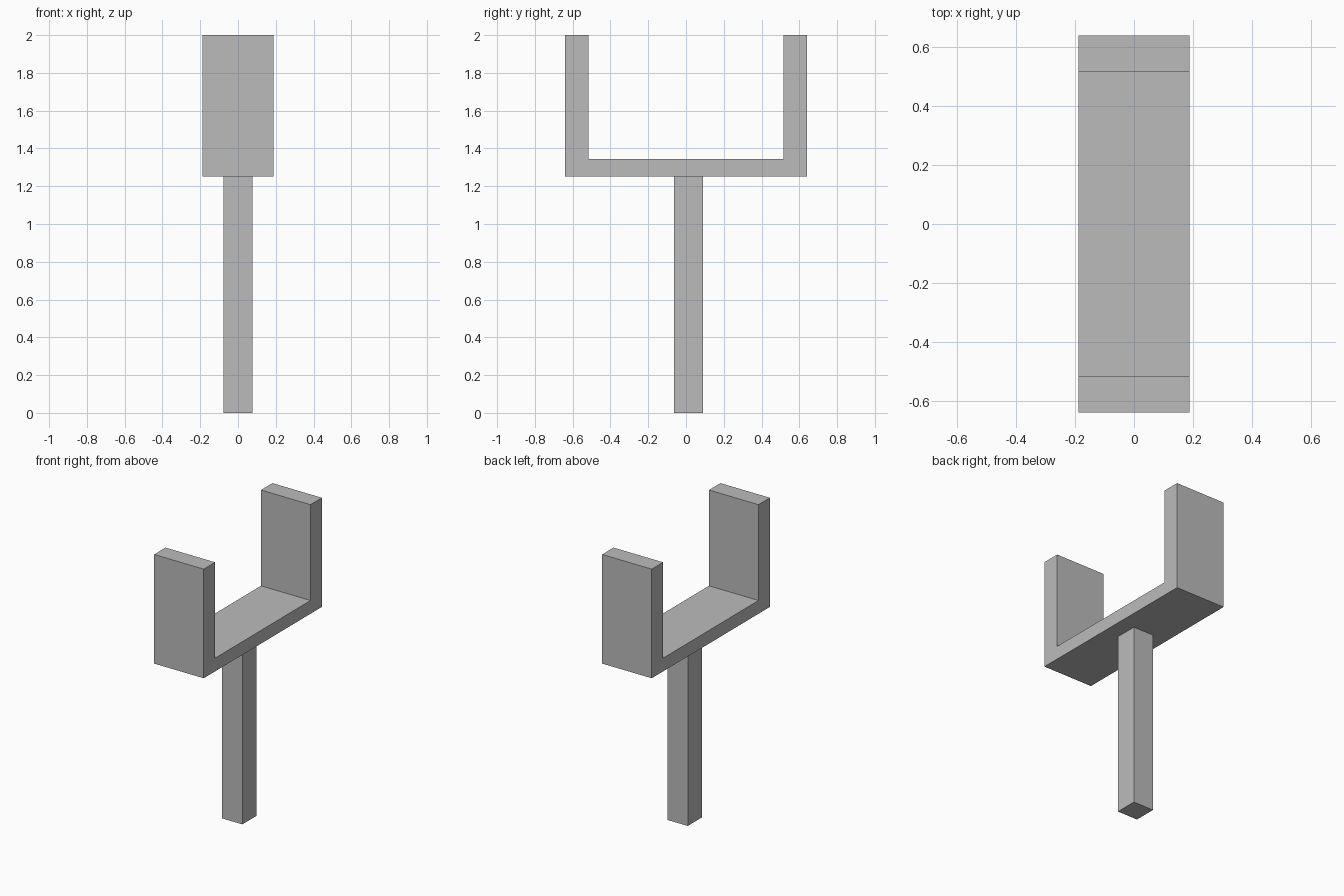
import bpy
from mathutils import Vector

cube = bpy.data.objects.get("Cube")
if cube:
    bpy.data.objects.remove(cube, do_unlink=True)

# Single plain grey for every part
grey = bpy.data.materials.new("plain_grey")
grey.use_nodes = True
colour = (0.5, 0.5, 0.5, 1)
grey.diffuse_color = colour
grey.node_tree.nodes["Principled BSDF"].inputs["Base Color"].default_value = colour


def extrude_profile(name, points, axis, start, depth):
    """Solid made by sweeping a flat closed outline along a direction."""
    n = len(points)
    low = [Vector(p) + axis * start for p in points]
    high = [p + axis * depth for p in low]
    sides = [(i, (i + 1) % n, (i + 1) % n + n, i + n) for i in range(n)]
    caps = [tuple(reversed(range(n))), tuple(range(n, 2 * n))]
    mesh = bpy.data.meshes.new(name)
    mesh.from_pydata(low + high, [], sides + caps)
    mesh.materials.append(grey)
    obj = bpy.data.objects.new(name, mesh)
    bpy.context.collection.objects.link(obj)
    return obj


# U-shaped cradle: outline in the y-z plane, swept across x
half_width, half_length, inner = 0.188, 0.64, 0.517
bottom, floor, top = 1.252, 1.343, 2.0
outline = [(-half_length, bottom), (half_length, bottom), (half_length, top),
           (inner, top), (inner, floor), (-inner, floor),
           (-inner, top), (-half_length, top)]
extrude_profile("cradle", [(0, y, z) for y, z in outline],
                Vector((1, 0, 0)), -half_width, 2 * half_width)

# Square post, set slightly towards the back
half_post, post_y = 0.077, 0.014
square = [(-1, -1), (1, -1), (1, 1), (-1, 1)]
extrude_profile("post", [(x * half_post, post_y + y * half_post, 0) for x, y in square],
                Vector((0, 0, 1)), 0, bottom)
